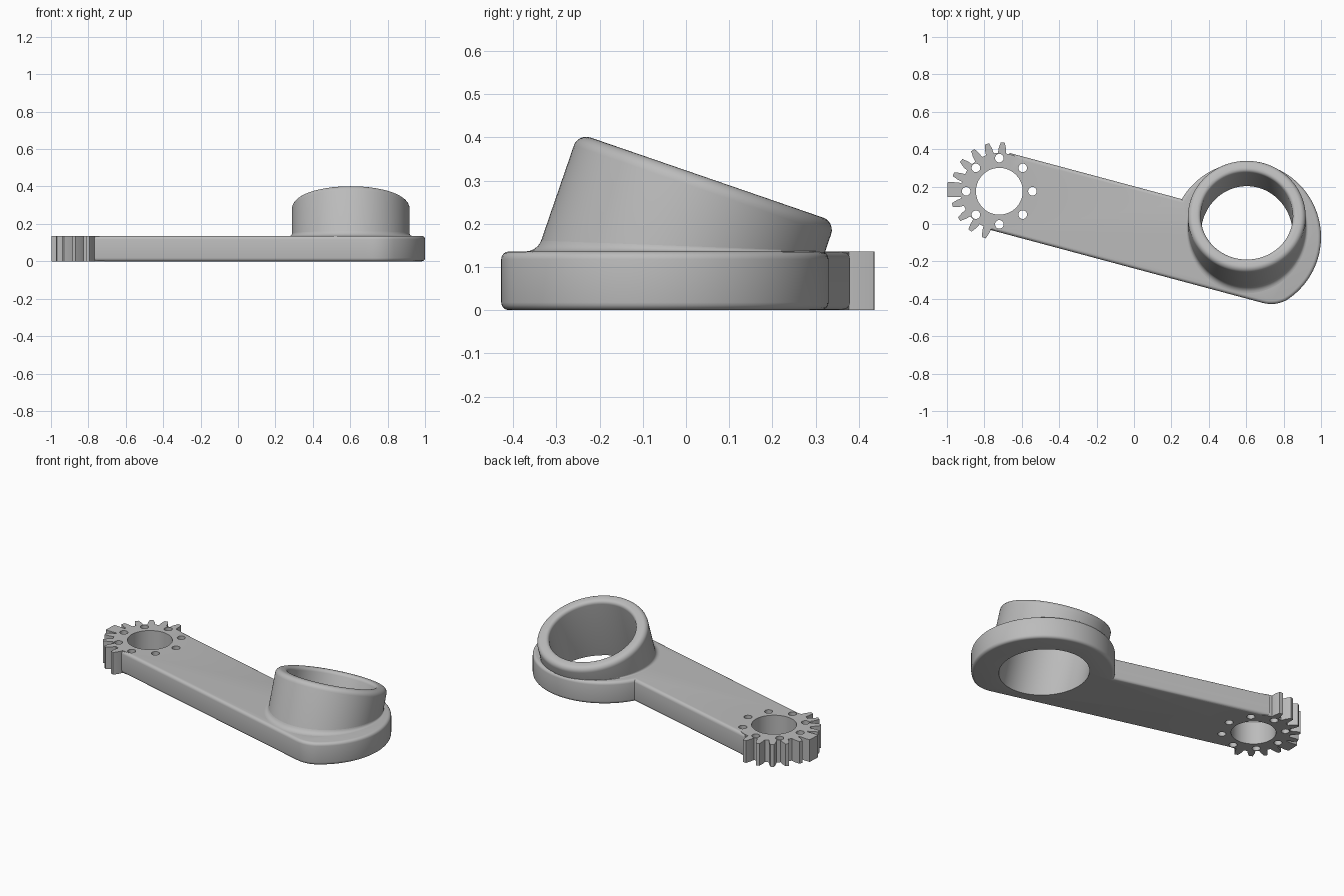
import bpy, bmesh
from math import sin, cos, pi, radians, atan2
from mathutils import Vector, Matrix

if "Cube" in bpy.data.objects:
    bpy.data.objects.remove(bpy.data.objects["Cube"])

H = 0.136                                  # plate thickness
GEAR = Vector((-0.72, 0.175))              # gear centre
RING = Vector((0.60, -0.07))               # rounded end centre
RING_R, HALF_W = 0.40, 0.212
TILT = radians(19)
RIM = Vector((0.603, 0.048, 0.307))        # centre of the tilted rim
TUBE_R, BORE_R = 0.315, 0.246

grey = bpy.data.materials.new("grey metal")
grey.use_nodes = True
grey.diffuse_color = (0.5, 0.5, 0.5, 1)
grey.node_tree.nodes["Principled BSDF"].inputs["Base Color"].default_value = (0.5, 0.5, 0.5, 1)


def make(name, bm):
    bmesh.ops.recalc_face_normals(bm, faces=bm.faces)
    mesh = bpy.data.meshes.new(name)
    bm.to_mesh(mesh)
    bm.free()
    mesh.materials.append(grey)
    obj = bpy.data.objects.new(name, mesh)
    bpy.context.collection.objects.link(obj)
    return obj


def prism(name, points, z0=0.0, z1=H, bevel=0.0):
    bm = bmesh.new()
    base = bm.faces.new([bm.verts.new((p[0], p[1], z0)) for p in points])
    top = bmesh.ops.extrude_face_region(bm, geom=[base])["geom"]
    bmesh.ops.translate(bm, vec=(0, 0, z1 - z0),
                        verts=[g for g in top if isinstance(g, bmesh.types.BMVert)])
    if bevel:
        edges = [e for e in bm.edges if abs(e.verts[0].co.z - e.verts[1].co.z) < 1e-5]
        bmesh.ops.bevel(bm, geom=edges, offset=bevel, segments=4, profile=0.5, affect='EDGES')
    return make(name, bm)


def polar(centre, r, a):
    return centre + Vector((cos(a), sin(a))) * r


def circle(centre, r, n):
    return [polar(centre, r, 2 * pi * i / n) for i in range(n)]


def tilted_lathe(name, profile, n=96, clip=None):
    # solid of revolution about the leaning tube axis
    bm = bmesh.new()
    rings = [[bm.verts.new((r * cos(2 * pi * i / n), r * sin(2 * pi * i / n), h))
              for i in range(n)] for r, h in profile]
    for a, b in zip(rings, rings[1:]):
        for i in range(n):
            j = (i + 1) % n
            bm.faces.new((a[i], a[j], b[j], b[i]))
    bm.faces.new(rings[0])
    bm.faces.new(rings[-1])
    bm.transform(Matrix.Translation(RIM) @ Matrix.Rotation(-TILT, 4, 'X'))
    if clip is not None:
        cut = bmesh.ops.bisect_plane(bm, geom=bm.verts[:] + bm.edges[:] + bm.faces[:],
                                     plane_co=(0, 0, clip), plane_no=(0, 0, 1), clear_inner=True)
        bmesh.ops.holes_fill(bm, edges=[e for e in bm.edges if e.is_boundary], sides=0)
    return make(name, bm)


def boolean(target, other, operation):
    mod = target.modifiers.new("join", 'BOOLEAN')
    mod.operation, mod.solver, mod.object = operation, 'EXACT', other
    bpy.context.view_layer.objects.active = target
    bpy.ops.object.modifier_apply(modifier=mod.name)
    bpy.data.objects.remove(other)


# Arm plate: straight bar running into a clipped round end
along = Vector((cos(radians(-15)), sin(radians(-15))))
side = Vector((-along.y, along.x))


def line_hit(s):
    # where a long bar edge meets the round end (s = +1 back, -1 front)
    d = s * HALF_W + (GEAR - RING).dot(side)
    reach = (RING_R ** 2 - d * d) ** 0.5
    p = RING + side * d + along * (-reach if s > 0 else reach)
    return p, atan2(p.y - RING.y, p.x - RING.x)


back, a0 = line_hit(1)
front, a1 = line_hit(-1)
outline = [GEAR + side * HALF_W, back]
stop = a1 + 0.17
outline += [polar(RING, RING_R, a0 + (stop - a0) * i / 60) for i in range(1, 61)]
start, end = outline[-1], front - along * 0.07
for i in range(1, 9):                      # soft front corner
    t = i / 8
    outline.append(start * (1 - t) ** 2 + front * (2 * t * (1 - t)) + end * t * t)
outline.append(GEAR - side * HALF_W)
arm = prism("gear_arm", outline, bevel=0.018)

# Gear end: ten teeth around the outer half, the middle one broad
teeth = []
for k in range(10):
    a = radians(86 + 18.4 * k)
    if k == 5:
        steps = [(-0.18, 0.208), (-0.16, 0.255), (-0.14, 0.28), (0.14, 0.28), (0.16, 0.255), (0.18, 0.208)]
    else:
        steps = [(-0.105, 0.205), (-0.085, 0.23), (-0.04, 0.262), (0.04, 0.262), (0.085, 0.23), (0.105, 0.205)]
    teeth += [polar(GEAR, r, a + da) for da, r in steps]
teeth += [polar(GEAR, 0.205, radians(260 + 8 * i)) for i in range(23)]
boolean(arm, prism("gear_teeth", teeth), 'UNION')

# Leaning tube with a rounded rim
rim = [(TUBE_R - 0.03 + 0.03 * cos(t * pi / 12), -0.03 + 0.03 * sin(t * pi / 12)) for t in range(7)]
boolean(arm, tilted_lathe("tube", [(TUBE_R, -0.5)] + rim, clip=0.05), 'UNION')

# Holes: leaning bore, gear bore and a ring of eight small holes
lip = [(BORE_R + 0.02 - 0.02 * cos(t * pi / 8), -0.02 + 0.02 * sin(t * pi / 8)) for t in range(5)]
boolean(arm, tilted_lathe("bore", [(BORE_R, -0.7)] + lip + [(BORE_R + 0.02, 0.1)]), 'DIFFERENCE')
boolean(arm, prism("gear_bore", circle(GEAR, 0.125, 64), -0.1, 0.3), 'DIFFERENCE')
for i in range(8):
    hole = prism("pin_hole", circle(polar(GEAR, 0.177, i * pi / 4), 0.023, 24), -0.1, 0.3)
    boolean(arm, hole, 'DIFFERENCE')

# Fillet where the tube meets the plate, fading out at the back
bm = bmesh.new()
N, rows = 96, []
for s in range(6):
    t = s / 5 * pi / 2
    row = []
    for i in range(N):
        a = 2 * pi * i / N
        size = 0.025 * (0.5 - 0.5 * sin(a))
        z = H + size * (1 - sin(t))
        r = TUBE_R + size * (1 - cos(t))
        y = RIM.y + (z - RIM.z) * sin(TILT) / cos(TILT)
        row.append(bm.verts.new((RIM.x + r * cos(a), y + r * sin(a) / cos(TILT), z)))
    rows.append(row)
for a, b in zip(rows, rows[1:]):
    for i in range(N):
        j = (i + 1) % N
        bm.faces.new((a[i], a[j], b[j], b[i]))
bmesh.ops.remove_doubles(bm, verts=bm.verts, dist=1e-5)
fillet = make("tube_fillet", bm)

for obj in (arm, fillet):
    bpy.ops.object.select_all(action='DESELECT')
    obj.select_set(True)
    bpy.context.view_layer.objects.active = obj
    bpy.ops.object.shade_smooth_by_angle(angle=radians(30))
